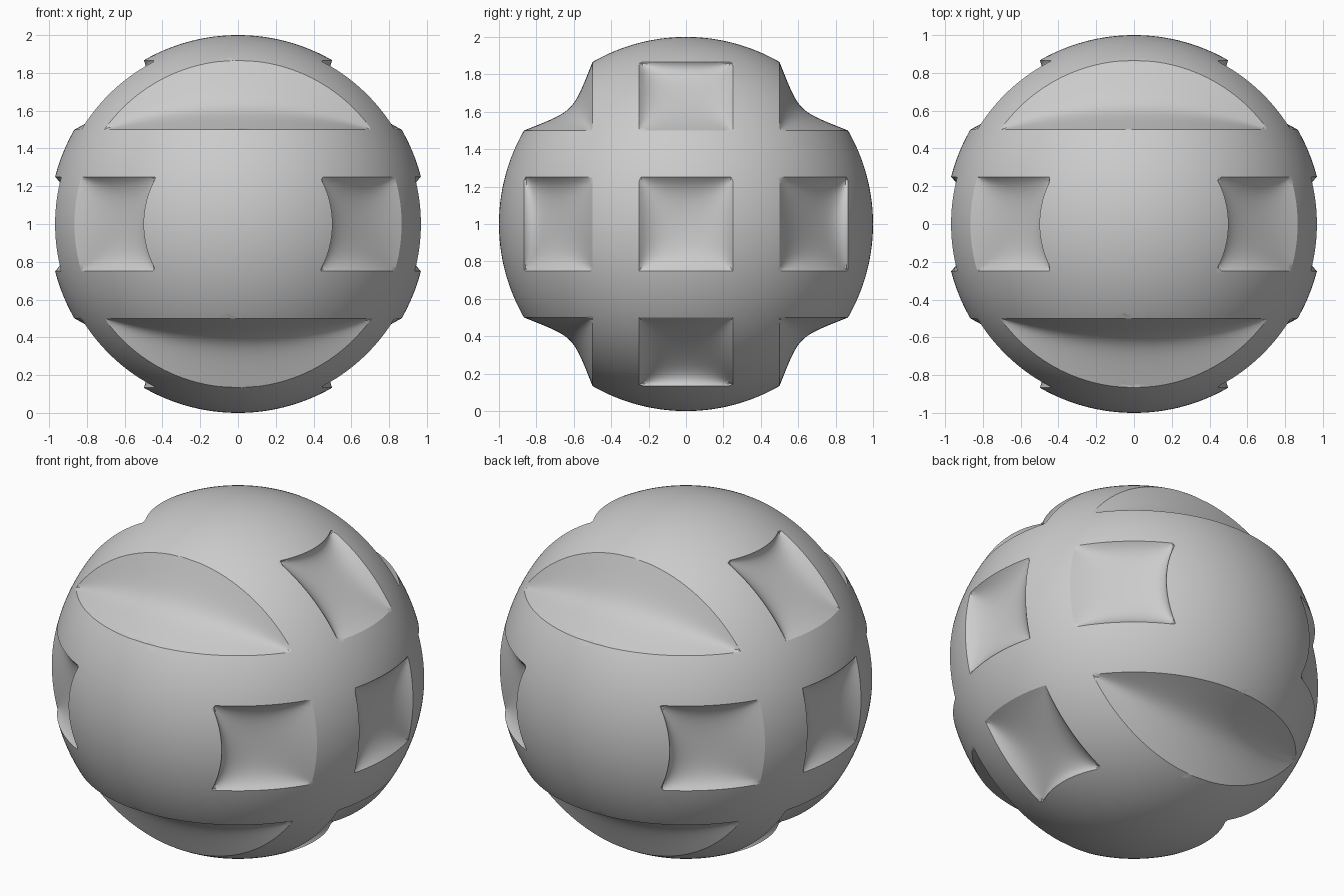
import bpy
import bmesh
from math import sqrt
from mathutils import Vector

if "Cube" in bpy.data.objects:
    bpy.data.objects.remove(bpy.data.objects["Cube"], do_unlink=True)

NEAR, MID, FAR = 0.25, 0.5, sqrt(0.75)   # rim planes of the hollows
LEVELS = [s * v for v in (NEAR, MID, FAR) for s in (-1, 1)]
SNAP = 0.005
PIT_DEPTH, GROOVE_DEPTH = 1.2, 1.7


def both(a, b):
    """Smooth overlap of two distances, creased only where both vanish."""
    return a + b - sqrt(a * a + b * b) if a > 0 and b > 0 else 0.0


def band(v):
    """Distance inside the middle band or one of the outer bands."""
    v = abs(v)
    return both(NEAR - v, NEAR + v) if v < NEAR else both(v - MID, FAR - v)


def snap_to_rims(co):
    """Put a point on nearby rim planes while keeping it on the sphere."""
    fixed = {}
    for axis in (1, 2):
        for level in LEVELS:
            if abs(co[axis] - level) < SNAP:
                fixed[axis] = level
    free = [i for i in range(3) if i not in fixed]
    room = sqrt(max(0.0, 1 - sum(v * v for v in fixed.values())))
    length = sqrt(sum(co[i] ** 2 for i in free)) or 1
    return Vector([fixed[i] if i in fixed else co[i] * room / length
                   for i in range(3)])


def carve_groove(co):
    """Sink a point of the long lens-shaped grooves toward the centre."""
    low, high = 0.5, 1.0
    for _ in range(30):
        s = (low + high) / 2
        depth = both(abs(co.y) * s - MID, abs(co.z) * s - MID)
        if s - 1 + GROOVE_DEPTH * depth > 0:
            high = s
        else:
            low = s
    return co * high


def carve_pit(co):
    """Sink a point of the square pits along x."""
    radius = 1 - PIT_DEPTH * both(band(co.y), band(co.z))
    x = sqrt(max(0.0, radius ** 2 - co.y ** 2 - co.z ** 2))
    return Vector((x if co.x > 0 else -x, co.y, co.z))


# Sphere, cut along the rim planes
bm = bmesh.new()
bmesh.ops.create_icosphere(bm, subdivisions=7, radius=1)
for axis in (1, 2):
    normal = Vector((0, 0, 0))
    normal[axis] = 1
    for level in LEVELS:
        bmesh.ops.bisect_plane(bm, geom=bm.verts[:] + bm.edges[:] + bm.faces[:],
                               dist=SNAP * 0.8, plane_co=normal * level,
                               plane_no=normal)

# Hollows
for vert in bm.verts:
    co = snap_to_rims(vert.co.normalized())
    if abs(co.y) > MID and abs(co.z) > MID:
        co = carve_groove(co)
    elif band(co.y) > 0 and band(co.z) > 0:
        co = carve_pit(co)
    vert.co = co + Vector((0, 0, 1))
bmesh.ops.triangulate(bm, faces=bm.faces[:])
bmesh.ops.recalc_face_normals(bm, faces=bm.faces[:])

mesh = bpy.data.meshes.new("carved_sphere")
bm.to_mesh(mesh)
bm.free()
sphere = bpy.data.objects.new("carved_sphere", mesh)
bpy.context.collection.objects.link(sphere)

# Plain grey colour
grey = bpy.data.materials.new("plain_grey")
grey.use_nodes = True
colour = (0.6, 0.6, 0.6, 1)
grey.diffuse_color = colour
grey.node_tree.nodes["Principled BSDF"].inputs["Base Color"].default_value = colour
mesh.materials.append(grey)

# Smooth surface with crisp rims
bpy.ops.object.select_all(action="DESELECT")
sphere.select_set(True)
bpy.context.view_layer.objects.active = sphere
bpy.ops.object.shade_smooth_by_angle(angle=0.5)
